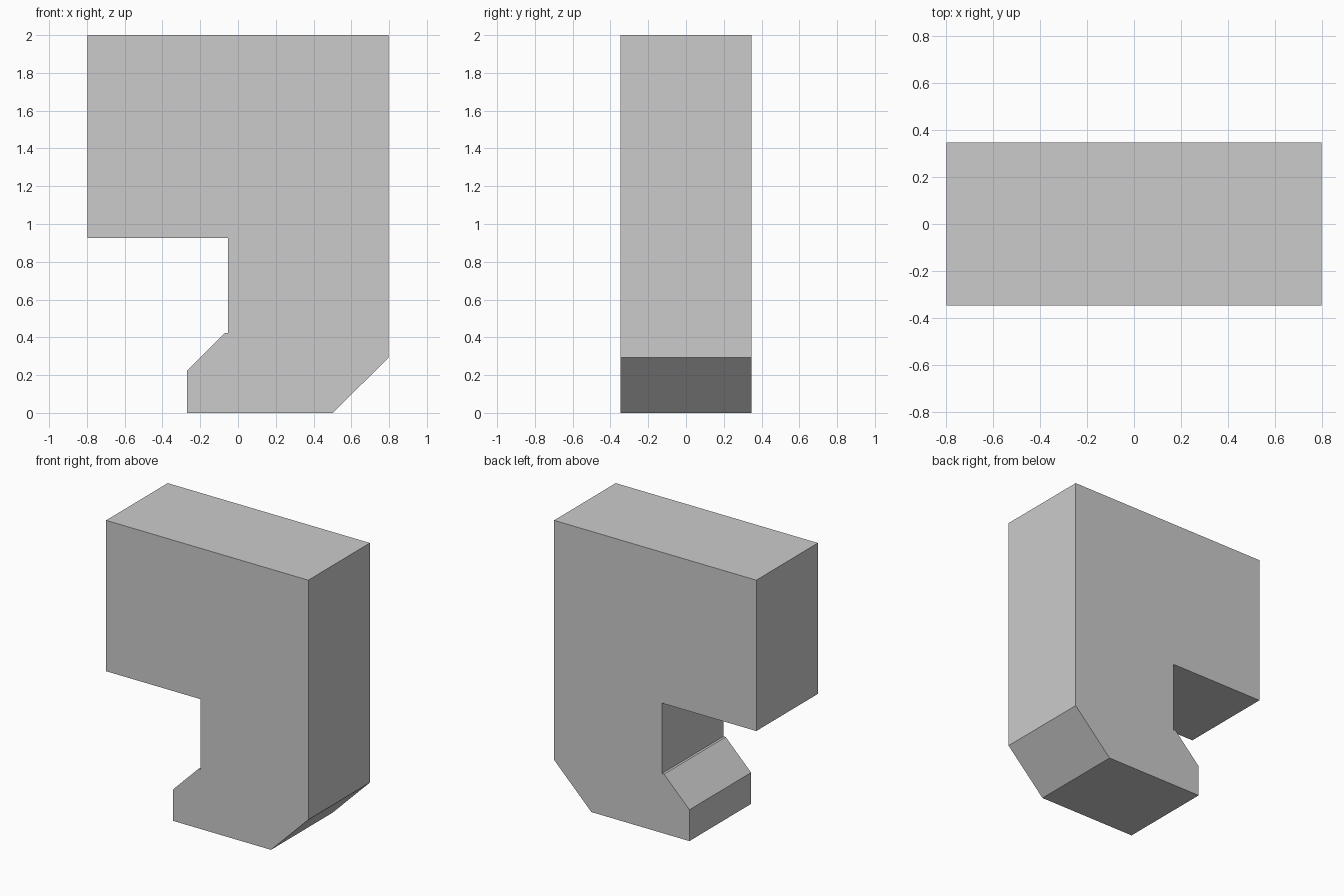
import bpy
import bmesh

cube = bpy.data.objects.get("Cube")
if cube:
    bpy.data.objects.remove(cube, do_unlink=True)

# Single flat grey
grey = bpy.data.materials.new("plain grey")
grey.use_nodes = True
colour = (0.6, 0.6, 0.6, 1.0)
grey.diffuse_color = colour
grey.node_tree.nodes["Principled BSDF"].inputs["Base Color"].default_value = colour

HALF_DEPTH = 0.347

# Side outline (x, z): overhanging head, stem and chamfered foot
outline = [
    (-0.797, 2.0), (-0.797, 0.925), (-0.053, 0.925), (-0.053, 0.423),
    (-0.07, 0.423), (-0.27, 0.223), (-0.27, 0.0), (0.503, 0.0),
    (0.797, 0.293), (0.797, 2.0),
]

# Extrude the outline from front to back
bm = bmesh.new()
front = bm.faces.new([bm.verts.new((x, -HALF_DEPTH, z)) for x, z in outline])
extruded = bmesh.ops.extrude_face_region(bm, geom=[front], use_keep_orig=True)
back_verts = [e for e in extruded["geom"] if isinstance(e, bmesh.types.BMVert)]
bmesh.ops.translate(bm, verts=back_verts, vec=(0, 2 * HALF_DEPTH, 0))
bmesh.ops.recalc_face_normals(bm, faces=bm.faces)

mesh = bpy.data.meshes.new("hooked_block")
bm.to_mesh(mesh)
bm.free()
mesh.materials.append(grey)
block = bpy.data.objects.new("hooked_block", mesh)
bpy.context.collection.objects.link(block)
